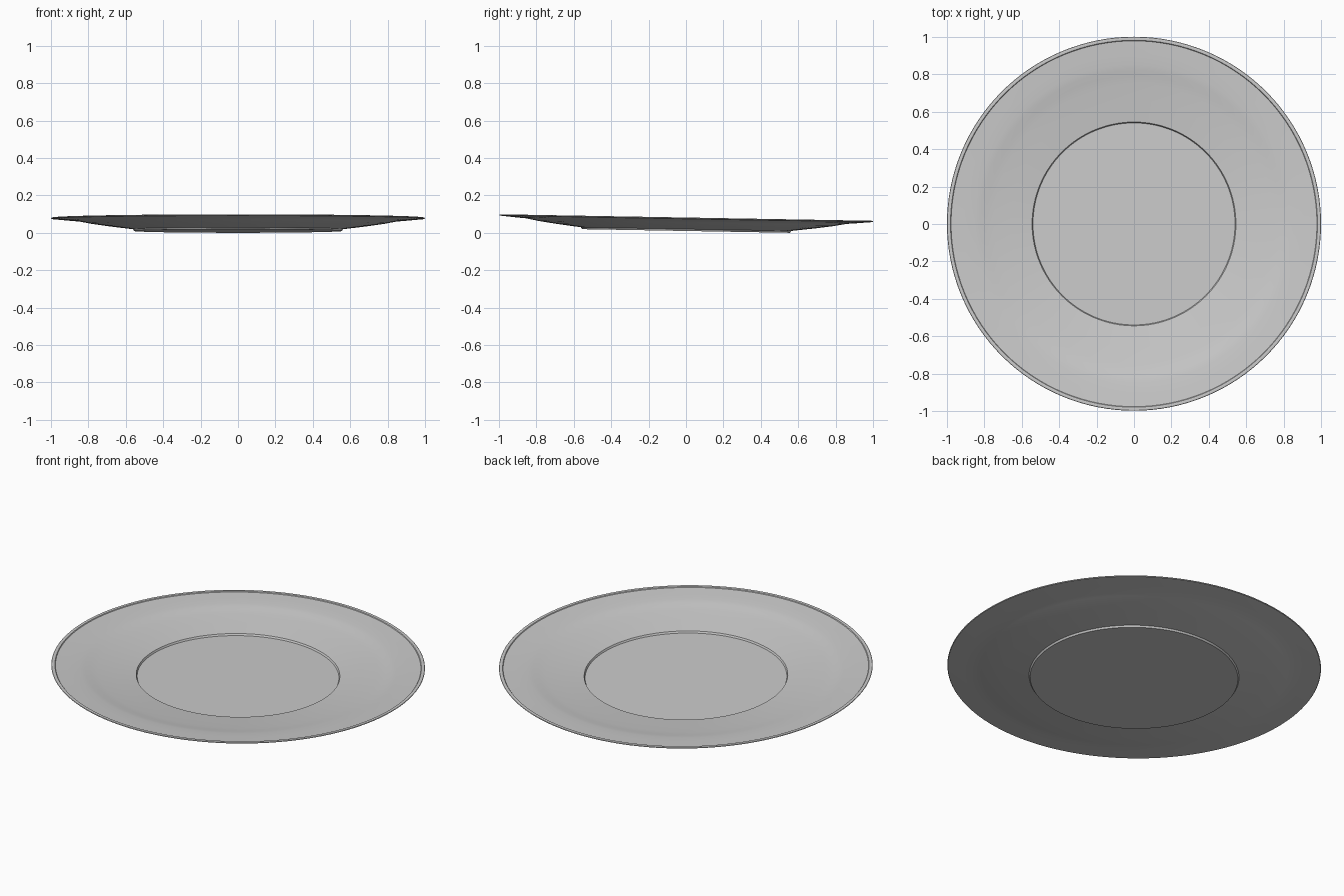
import bpy, bmesh, math
from mathutils import Matrix, Vector

cube = bpy.data.objects.get("Cube")
if cube:
    bpy.data.objects.remove(cube)

# One plain grey glaze
glaze = bpy.data.materials.new("grey_glaze")
glaze.use_nodes = True
colour = (0.6, 0.6, 0.6, 1)
glaze.diffuse_color = colour
glaze.node_tree.nodes["Principled BSDF"].inputs["Base Color"].default_value = colour

# Half section (radius, height): top side outwards, then underside back in
section = [
    (0, 0.018), (0.54, 0.018), (0.545, 0.028),             # well floor and step
    (0.66, 0.042), (0.75, 0.053), (0.79, 0.059),           # inner slope
    (0.82, 0.065), (0.85, 0.069), (0.91, 0.073), (0.978, 0.077),
    (0.981, 0.081), (0.99, 0.082), (0.998, 0.081),         # raised lip
    (1.0, 0.079), (0.997, 0.075), (0.91, 0.067),
    (0.86, 0.063), (0.82, 0.056), (0.79, 0.050),           # outer slope
    (0.70, 0.037), (0.562, 0.020),
    (0.556, 0.010), (0, 0.010),                            # foot
]

# Spin the section into a plate
bm = bmesh.new()
points = [bm.verts.new((r, 0, z)) for r, z in section]
edges = [bm.edges.new(pair) for pair in zip(points, points[1:])]
bmesh.ops.spin(bm, geom=points + edges, cent=(0, 0, 0), axis=(0, 0, 1),
               angle=math.tau, steps=128, use_merge=True)
bmesh.ops.remove_doubles(bm, verts=bm.verts, dist=0.0002)
bmesh.ops.recalc_face_normals(bm, faces=bm.faces)

# The plate leans slightly down towards the back and rests on its foot
bm.transform(Matrix.Rotation(math.radians(-1), 4, "X"))
lowest = min(v.co.z for v in bm.verts)
bm.transform(Matrix.Translation(Vector((0, 0, -lowest))))

mesh = bpy.data.meshes.new("plate")
bm.to_mesh(mesh)
bm.free()
mesh.materials.append(glaze)
plate = bpy.data.objects.new("plate", mesh)
bpy.context.collection.objects.link(plate)

# Smooth shading with crisp steps at the well, lip and foot
bpy.context.view_layer.objects.active = plate
plate.select_set(True)
bpy.ops.object.shade_smooth_by_angle(angle=math.radians(30))
